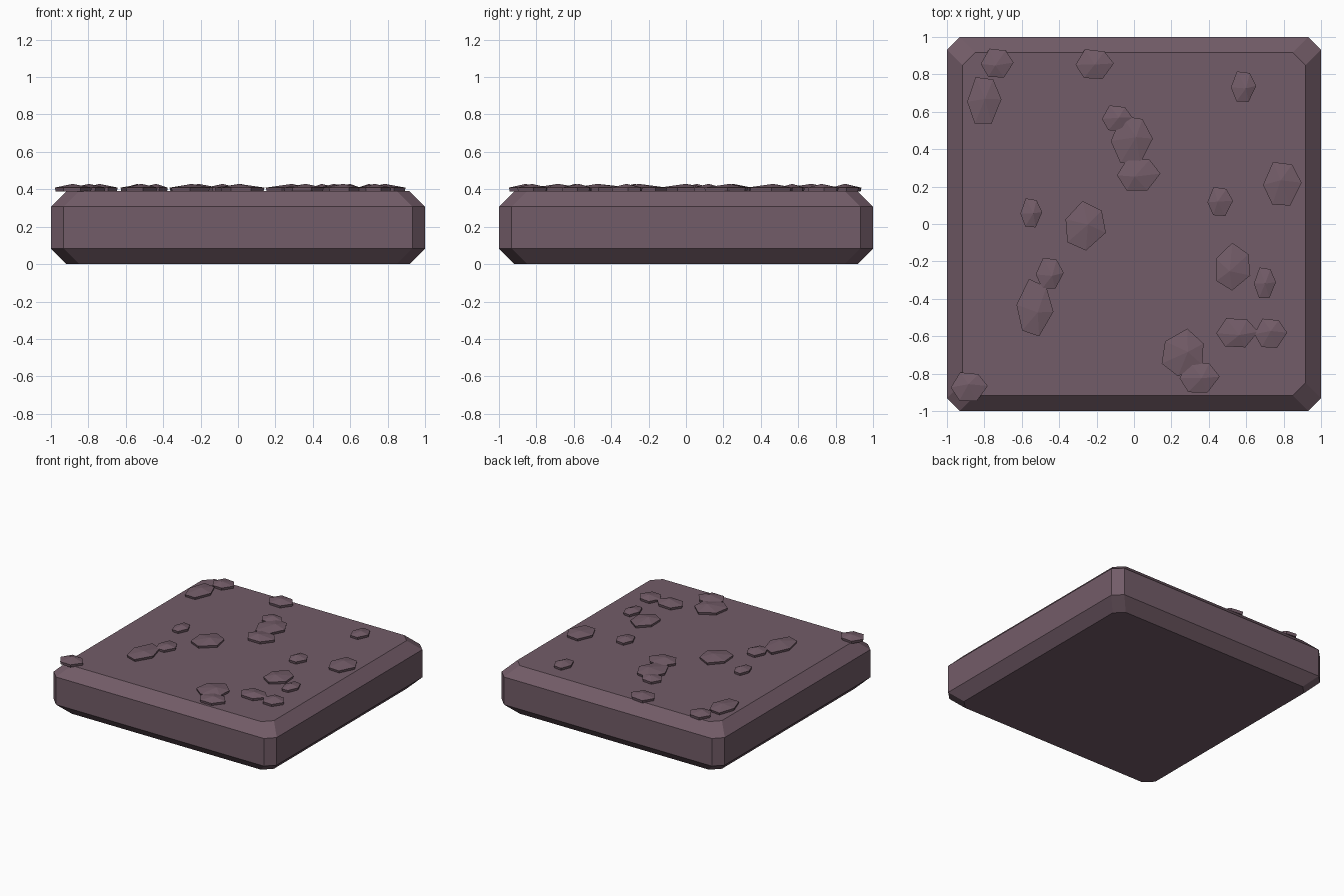
import bpy, bmesh, random
from math import cos, sin, radians
from mathutils import Vector

random.seed(4)
cube = bpy.data.objects.get("Cube")
if cube:
    bpy.data.objects.remove(cube, do_unlink=True)

# Single flat stone colour
stone_colour = (0.171, 0.107, 0.138, 1.0)
material = bpy.data.materials.new("mauve stone")
material.use_nodes = True
material.diffuse_color = stone_colour
shader = material.node_tree.nodes["Principled BSDF"]
shader.inputs["Base Color"].default_value = stone_colour
shader.inputs["Roughness"].default_value = 0.9


def finish(bm, name):
    """Turn a bmesh into a flat shaded object."""
    bmesh.ops.recalc_face_normals(bm, faces=bm.faces)
    mesh = bpy.data.meshes.new(name)
    bm.to_mesh(mesh)
    bm.free()
    mesh.materials.append(material)
    obj = bpy.data.objects.new(name, mesh)
    bpy.context.collection.objects.link(obj)
    return obj


def loft(bm, rings):
    """Skin a stack of matching rings and return the vertex rings."""
    loops = [[bm.verts.new(p) for p in ring] for ring in rings]
    for low, high in zip(loops, loops[1:]):
        count = len(low)
        for i in range(count):
            j = (i + 1) % count
            bm.faces.new((low[i], low[j], high[j], high[i]))
    bm.faces.new(loops[0][::-1])
    return loops


def cut_square(half, corner, z):
    """Square ring with its four corners cut off."""
    a, b = half, half - corner
    quarter = [Vector((a, -b, z)), Vector((a, b, z))]
    ring = []
    for turn in range(4):
        for p in quarter:
            c, s = cos(radians(90 * turn)), sin(radians(90 * turn))
            ring.append((p.x * c - p.y * s, p.x * s + p.y * c, z))
    return ring


# Slab with chamfered upper and lower rims
HEIGHT, RIM, CORNER = 0.39, 0.083, 0.068
bm = bmesh.new()
rings = loft(bm, [cut_square(1 - RIM, CORNER, 0),
                  cut_square(1, CORNER, RIM),
                  cut_square(1, CORNER, HEIGHT - RIM),
                  cut_square(1 - RIM, CORNER, HEIGHT)])
bm.faces.new(rings[-1])
finish(bm, "paving_slab")

# Uneven six-sided pebble outline, fitted to a unit box
OUTLINE = [(1, .05), (.5, .88), (-.5, 1), (-1, -.05), (-.55, -.95), (.4, -1)]


def pebble(name, x, y, wide, deep, turn=0):
    """Thin flat stone with a shallow faceted crown."""
    c, s = cos(radians(turn)), sin(radians(turn))
    shape = []
    for u, v in OUTLINE:
        u *= random.uniform(.95, 1)
        v *= random.uniform(.95, 1)
        shape.append((wide * (u * c - v * s), deep * (u * s + v * c)))

    def ring(scale, z):
        return [(x + px * scale, y + py * scale, z) for px, py in shape]

    bm = bmesh.new()
    rim = loft(bm, [ring(.95, HEIGHT - .003), ring(1, HEIGHT + .019)])[-1]
    peak = bm.verts.new((x + wide * random.uniform(-.2, .2),
                         y + deep * random.uniform(-.2, .2), HEIGHT + .039))
    for i, v in enumerate(rim):
        bm.faces.new((v, rim[(i + 1) % len(rim)], peak))
    finish(bm, name)


# Scattered pebbles: centre, half width, half depth, optional turn
PEBBLES = [
    (-.73, .86, .09, .08), (-.8, .66, .095, .13), (-.21, .855, .105, .08),
    (.585, .735, .07, .085), (-.09, .565, .085, .07), (-.01, .45, .115, .13),
    (.025, .265, .12, .09), (.46, .12, .07, .08), (.795, .215, .105, .12),
    (-.55, .06, .06, .08), (-.26, -.01, .115, .125, -20),
    (-.45, -.265, .075, .085), (-.53, -.45, .1, .15, -10),
    (.53, -.23, .1, .12, -25), (.7, -.315, .06, .085),
    (.55, -.58, .115, .08), (.73, -.585, .09, .08),
    (.265, -.69, .12, .12, -35), (.35, -.82, .11, .085),
    (-.88, -.87, .1, .08),
]
for number, spot in enumerate(PEBBLES):
    pebble(f"pebble_{number + 1}", *spot)
